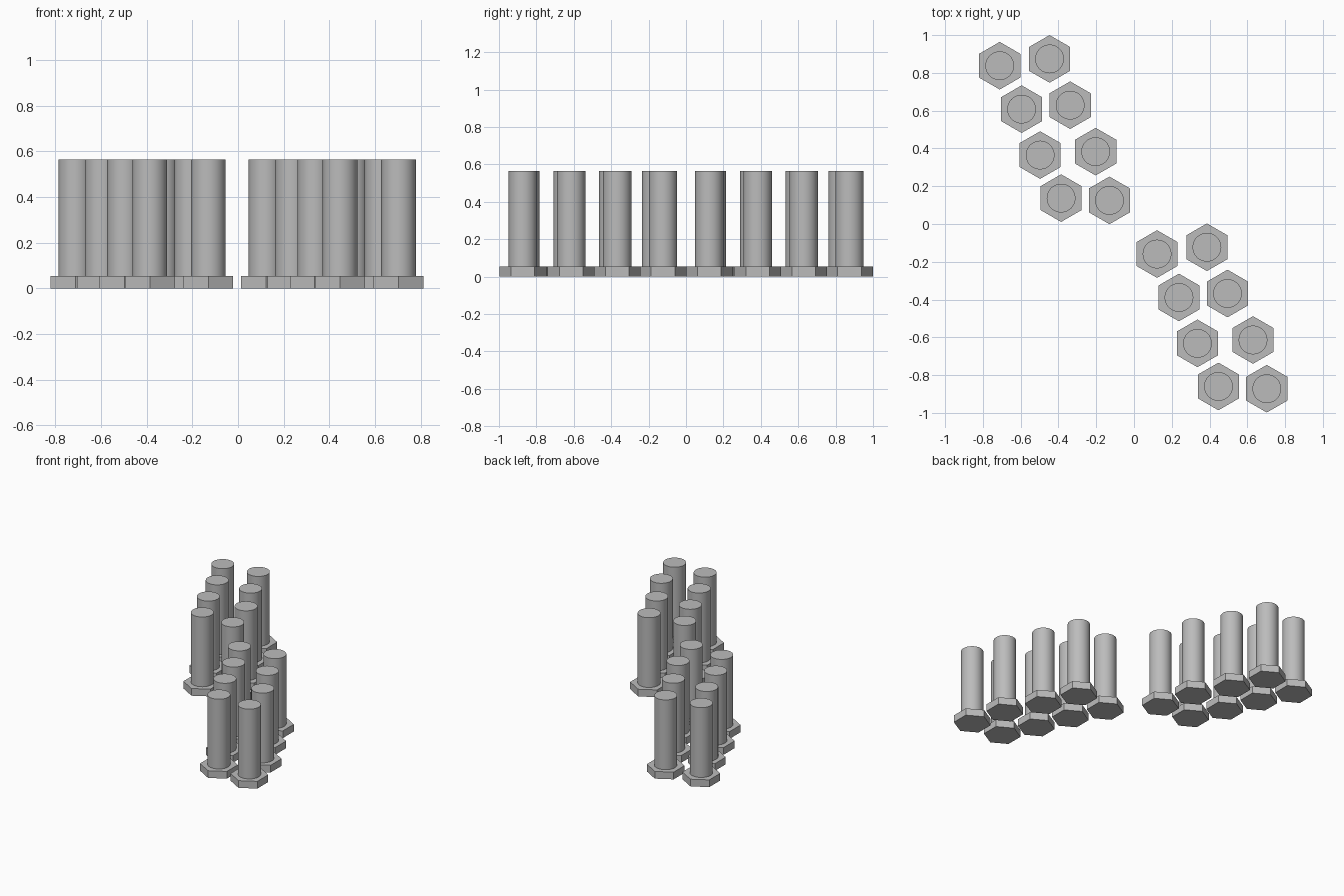
import bpy
import math

cube = bpy.data.objects.get("Cube")
if cube:
    bpy.data.objects.remove(cube, do_unlink=True)

steel = bpy.data.materials.new("plain_grey_steel")
steel.use_nodes = True
GREY = (0.5, 0.5, 0.5, 1)
steel.diffuse_color = GREY
steel.node_tree.nodes["Principled BSDF"].inputs["Base Color"].default_value = GREY

HEAD_R, HEAD_H = 0.126, 0.053
SHANK_R, TOP = 0.076, 0.565


def prism(name, sides, radius, x, y, z0, z1, turn=0.0):
    bpy.ops.mesh.primitive_cylinder_add(
        vertices=sides, radius=radius, depth=z1 - z0,
        location=(x, y, (z0 + z1) / 2), rotation=(0, 0, turn))
    obj = bpy.context.object
    obj.name = name
    obj.data.materials.append(steel)
    return obj


def bolt(label, x, y):
    # Hexagonal head on the ground, points along y
    prism("hex_head_" + label, 6, HEAD_R, x, y, 0, HEAD_H)
    # Smooth round shank standing on the head
    prism("shank_" + label, 48, SHANK_R, x, y, HEAD_H, TOP)
    bpy.ops.object.shade_smooth_by_angle(angle=math.radians(30))


# One loose cluster of eight bolts, repeated diagonally
cluster = [(-0.711, 0.838), (-0.447, 0.874), (-0.595, 0.608), (-0.338, 0.629),
           (-0.497, 0.365), (-0.203, 0.383), (-0.386, 0.137), (-0.130, 0.125)]
for group, (dx, dy) in {"back": (0, 0), "front": (0.833, -0.997)}.items():
    for i, (x, y) in enumerate(cluster, 1):
        bolt(f"{group}_{i}", x + dx, y + dy)
